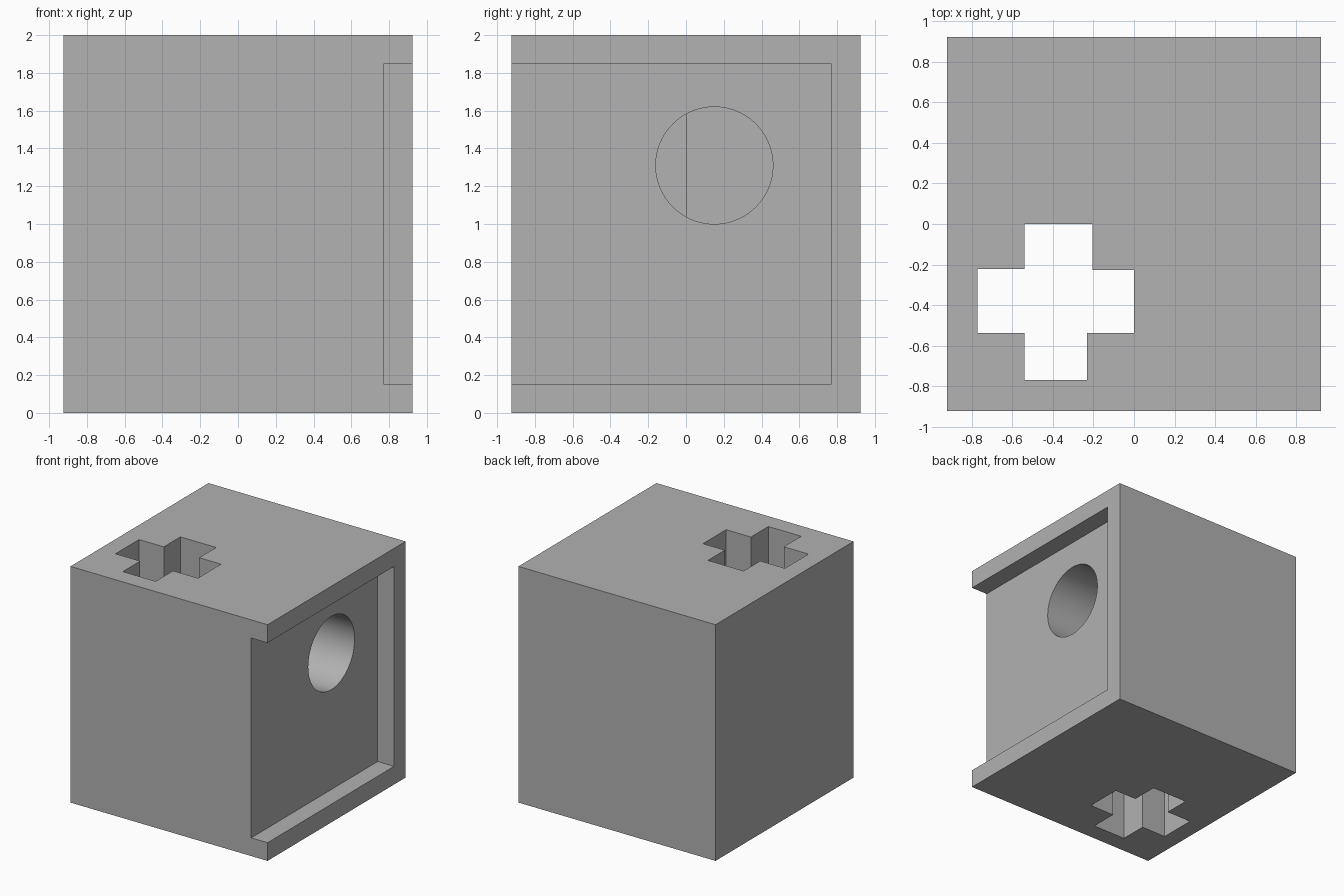
import bpy, bmesh, math
from mathutils import Matrix, Vector

cube = bpy.data.objects.get("Cube")
if cube:
    bpy.data.objects.remove(cube, do_unlink=True)

grey = bpy.data.materials.new("mid grey")
grey.use_nodes = True
grey.diffuse_color = (0.445, 0.445, 0.445, 1)
grey.node_tree.nodes["Principled BSDF"].inputs["Base Color"].default_value = grey.diffuse_color


def add_object(name, bm):
    bmesh.ops.recalc_face_normals(bm, faces=bm.faces)
    mesh = bpy.data.meshes.new(name)
    bm.to_mesh(mesh)
    bm.free()
    mesh.materials.append(grey)
    obj = bpy.data.objects.new(name, mesh)
    bpy.context.collection.objects.link(obj)
    return obj


def box(name, low, high):
    low, high = Vector(low), Vector(high)
    bm = bmesh.new()
    bmesh.ops.create_cube(bm, size=1)
    bmesh.ops.scale(bm, vec=high - low, verts=bm.verts)
    bmesh.ops.translate(bm, vec=(low + high) / 2, verts=bm.verts)
    return add_object(name, bm)


def prism(name, outline, bottom, top):
    bm = bmesh.new()
    face = bm.faces.new([bm.verts.new((x, y, bottom)) for x, y in outline])
    side = bmesh.ops.extrude_face_region(bm, geom=[face])
    verts = [v for v in side["geom"] if isinstance(v, bmesh.types.BMVert)]
    bmesh.ops.translate(bm, vec=(0, 0, top - bottom), verts=verts)
    return add_object(name, bm)


def bore(name, x_start, x_end, y, z, radius):
    bm = bmesh.new()
    place = Matrix.Translation(((x_start + x_end) / 2, y, z)) @ Matrix.Rotation(math.pi / 2, 4, "Y")
    bmesh.ops.create_cone(bm, cap_ends=True, segments=96, radius1=radius, radius2=radius,
                          depth=x_end - x_start, matrix=place)
    return add_object(name, bm)


# Main block
half = 0.923
block = box("block", (-half, -half, 0), (half, half, 2))

# Shallow side recess, open at the front
recess = box("recess_cutter", (0.77, -1.1, 0.154), (1.1, 0.77, 1.846))

# Cross-shaped shaft running from top to bottom
cross = [(-0.54, 0), (-0.205, 0), (-0.205, -0.227), (0, -0.227), (0, -0.537), (-0.232, -0.537),
         (-0.232, -0.77), (-0.54, -0.77), (-0.54, -0.537), (-0.772, -0.537), (-0.772, -0.222),
         (-0.54, -0.222)]
shaft = prism("cross_shaft_cutter", cross, -0.2, 2.2)

# Round blind bore from the recess into the shaft
round_bore = bore("round_bore_cutter", -0.38, 0.85, 0.15, 1.31, 0.31)

for cutter in (recess, shaft, round_bore):
    cut = block.modifiers.new(cutter.name, "BOOLEAN")
    cut.operation = "DIFFERENCE"
    cut.solver = "EXACT"
    cut.object = cutter

# Apply the cuts, then remove the cutters
bpy.context.view_layer.update()
result = bpy.data.meshes.new_from_object(block.evaluated_get(bpy.context.evaluated_depsgraph_get()))
block.modifiers.clear()
block.data = result
block.data.name = "block"
for cutter in (recess, shaft, round_bore):
    bpy.data.objects.remove(cutter, do_unlink=True)

# Smooth bore wall with sharp edges elsewhere
bpy.ops.object.select_all(action="DESELECT")
block.select_set(True)
bpy.context.view_layer.objects.active = block
bpy.ops.object.shade_smooth_by_angle(angle=math.radians(30))
